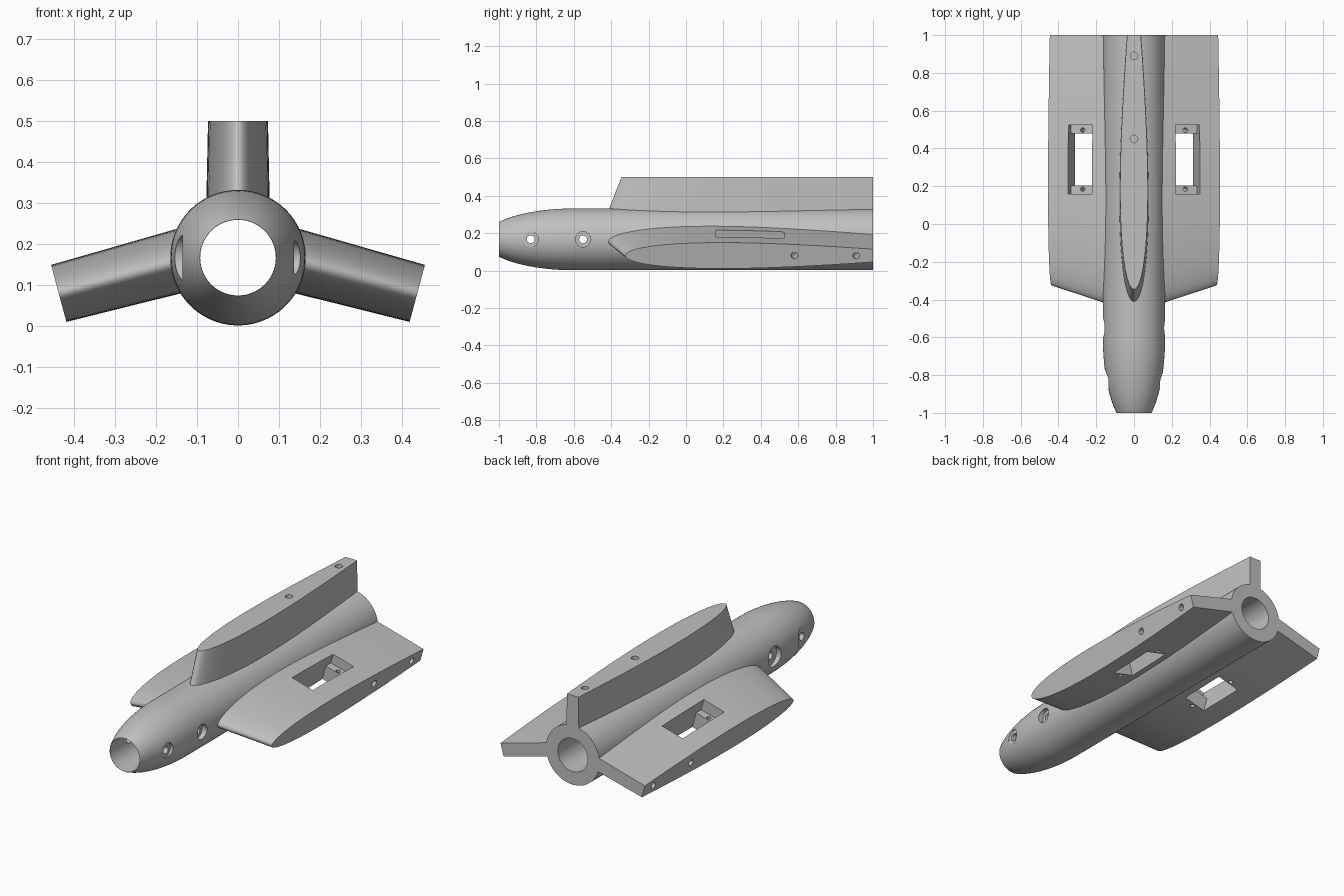
import bpy, bmesh, math
from mathutils import Matrix, Vector

cube = bpy.data.objects.get("Cube")
if cube:
    bpy.data.objects.remove(cube)

# Single material
grey = bpy.data.materials.new("light_grey")
grey.use_nodes = True
colour = (0.53, 0.53, 0.53, 1)
grey.diffuse_color = colour
grey.node_tree.nodes["Principled BSDF"].inputs["Base Color"].default_value = colour

HUB_Z = 0.167      # body axis height
HULL_R = 0.165
BORE_R = 0.092


def make_object(name, bm):
    bmesh.ops.recalc_face_normals(bm, faces=bm.faces)
    mesh = bpy.data.meshes.new(name)
    bm.to_mesh(mesh)
    bm.free()
    obj = bpy.data.objects.new(name, mesh)
    bpy.context.collection.objects.link(obj)
    return obj


def rod(start, end, radius):
    """Cylinder cutter between two points."""
    a, b = Vector(start), Vector(end)
    turn = (b - a).to_track_quat('Z', 'Y').to_matrix().to_4x4()
    bm = bmesh.new()
    bmesh.ops.create_cone(bm, cap_ends=True, segments=32, radius1=radius, radius2=radius,
                          depth=(b - a).length, matrix=Matrix.Translation((a + b) / 2) @ turn)
    return make_object("cutter", bm)


def block(low, high):
    """Box cutter between two corners."""
    a, b = Vector(low), Vector(high)
    bm = bmesh.new()
    bmesh.ops.create_cube(bm, size=1, matrix=Matrix.Translation((a + b) / 2) @ Matrix.Diagonal((*(b - a), 1)))
    return make_object("cutter", bm)


def carve(obj, cutters):
    """Subtract each cutter in turn, then remove it."""
    for cutter in cutters:
        mod = obj.modifiers.new("cut", 'BOOLEAN')
        mod.operation = 'DIFFERENCE'
        mod.solver = 'EXACT'
        mod.object = cutter
        bpy.context.view_layer.update()
        graph = bpy.context.evaluated_depsgraph_get()
        result = bpy.data.meshes.new_from_object(obj.evaluated_get(graph))
        obj.modifiers.clear()
        obj.data = result
        bpy.data.objects.remove(cutter)


def finish(obj):
    obj.data.materials.clear()
    obj.data.materials.append(grey)
    bpy.ops.object.select_all(action='DESELECT')
    obj.select_set(True)
    bpy.context.view_layer.objects.active = obj
    bpy.ops.object.shade_smooth_by_angle(angle=math.radians(30))


# Tubular body: elliptical nose, straight rear, open bore, spun about the y axis
profile = []
for i in range(21):
    back = 0.4 * math.cos(math.pi / 2 * i / 20)
    profile.append((HULL_R * math.sqrt(1 - (back / 0.484) ** 2), -0.6 - back))
profile += [(HULL_R, 1), (BORE_R, 1), (BORE_R, -1)]

bm = bmesh.new()
verts = [bm.verts.new((r, y, HUB_Z)) for r, y in profile]
edges = [bm.edges.new((verts[i - 1], verts[i])) for i in range(len(verts))]
bmesh.ops.spin(bm, geom=verts + edges, cent=(0, 0, HUB_Z), axis=(0, 1, 0),
               angle=math.tau, steps=96, use_merge=True)
bmesh.ops.remove_doubles(bm, verts=bm.verts, dist=0.0001)
body = make_object("body_tube", bm)

# Cross bolts near the nose, with a counterbore on each side
cutters = []
for y in (-0.83, -0.55):
    cutters.append(rod((-0.3, y, HUB_Z), (0.3, y, HUB_Z), 0.021))
    cutters.append(rod((0.135, y, HUB_Z), (0.3, y, HUB_Z), 0.041))
    cutters.append(rod((-0.135, y, HUB_Z), (-0.3, y, HUB_Z), 0.056))
carve(body, cutters)
finish(body)


def half_thickness(u):
    """Symmetric aerofoil, cut off before its trailing point."""
    u *= 0.77
    return 0.543 * (0.2969 * math.sqrt(u) - 0.126 * u - 0.3516 * u ** 2
                    + 0.2843 * u ** 3 - 0.1015 * u ** 4)


def fin(name, root, tip, tip_front, slope, holes, hole_r, pocket, matrix, mirror=False):
    """Fin built along local x (span), y (chord), z (thickness), then placed."""
    bm = bmesh.new()
    steps = 36
    us = [(i / steps) ** 2 for i in range(steps + 1)]
    rings = []
    for s in (root, tip):
        front = tip_front - slope * (tip - s)
        chord = 1 - front
        outline = [(u, 1) for u in reversed(us)] + [(u, -1) for u in us[1:]]
        rings.append([bm.verts.new((s, front + u * chord, side * chord * half_thickness(u)))
                      for u, side in outline])
    count = len(rings[0])
    for i in range(count):
        j = (i + 1) % count
        bm.faces.new((rings[0][i], rings[0][j], rings[1][j], rings[1][i]))
    for ring in rings:
        bm.faces.new(ring)
    obj = make_object(name, bm)

    # Blind holes in the tip face
    cutters = [rod((tip - 0.1, y, 0), (tip + 0.1, y, 0), hole_r) for y in holes]
    # Through window with a screw ledge at each end
    if pocket:
        cutters.append(block((0.21, 0.205, -0.2), (0.342, 0.48, 0.2)))
        cutters.append(block((0.21, 0.16, 0.012), (0.342, 0.525, 0.2)))
        cutters += [rod((0.278, y, -0.2), (0.278, y, 0.2), 0.012) for y in (0.185, 0.497)]
    carve(obj, cutters)

    obj.data.transform(matrix)
    if mirror:
        obj.data.transform(Matrix.Diagonal((-1, 1, 1, 1)))
        obj.data.flip_normals()
    finish(obj)


# Upright fin
upright = Matrix.Translation((0, 0, HUB_Z)) @ Matrix.Rotation(math.radians(-90), 4, 'Y')
fin("top_fin", 0.11, 0.333, -0.345, 0.39, (0.45, 0.89), 0.02, False, upright)

# Drooping side wings
droop = Matrix.Translation((0, 0, 0.197)) @ Matrix.Rotation(math.radians(15), 4, 'Y')
for name, mirror in (("left_wing", False), ("right_wing", True)):
    fin(name, 0.11, 0.452, -0.325, 0.32, (0.58, 0.91), 0.018, True, droop, mirror)
